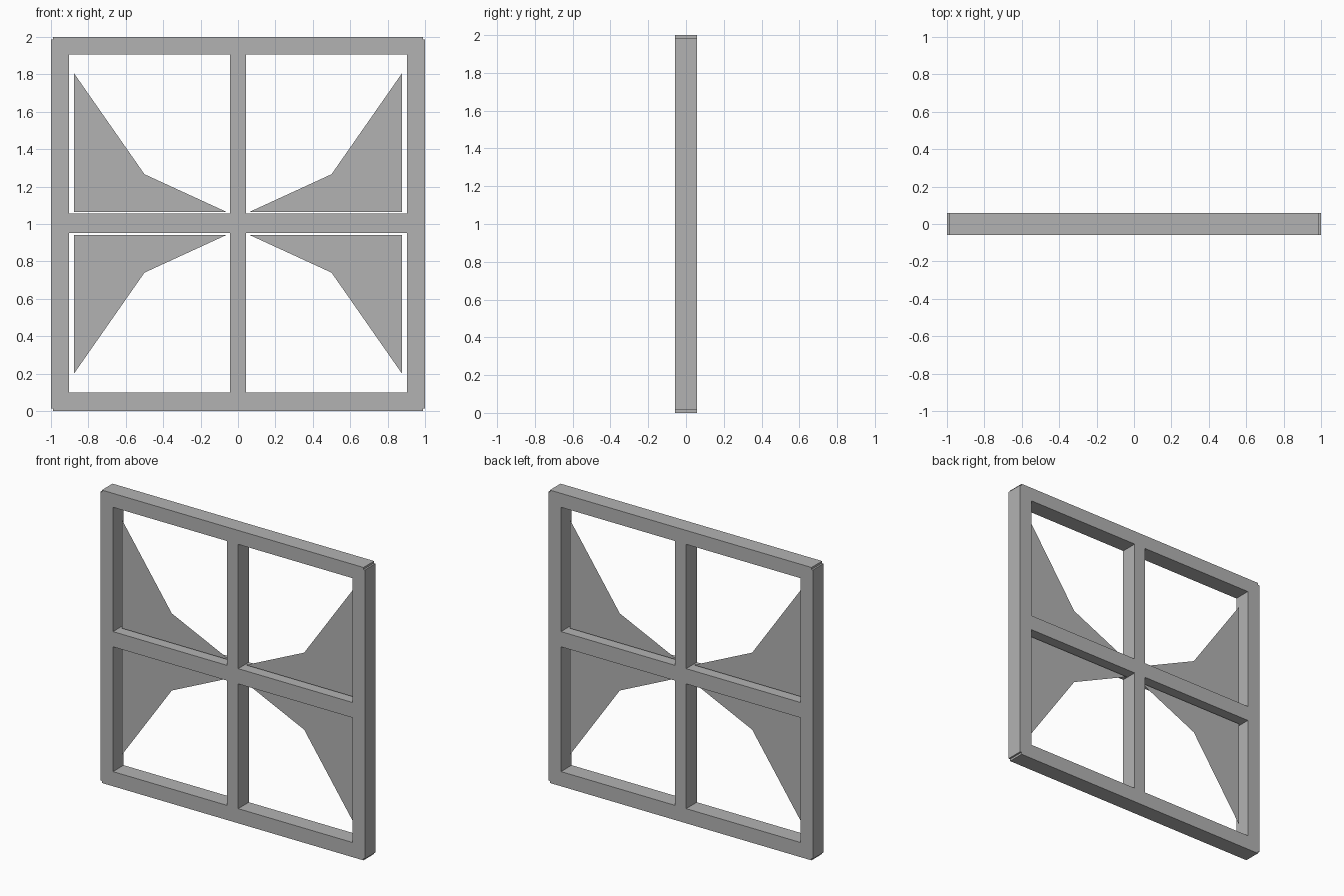
import bpy
import bmesh

cube = bpy.data.objects.get("Cube")
if cube:
    bpy.data.objects.remove(cube, do_unlink=True)

grey = bpy.data.materials.new("mid_grey")
grey.use_nodes = True
colour = (0.45, 0.45, 0.45, 1)
grey.diffuse_color = colour
grey.node_tree.nodes["Principled BSDF"].inputs["Base Color"].default_value = colour

DEPTH = 0.115
MIDDLE = 1.003  # height of the crossbar centre


def finish(name, bm):
    mesh = bpy.data.meshes.new(name)
    bm.to_mesh(mesh)
    bm.free()
    mesh.materials.append(grey)
    obj = bpy.data.objects.new(name, mesh)
    bpy.context.collection.objects.link(obj)
    return obj


# Window frame: a lattice of cells with four openings and notched corners
xs = [-1, -0.988, -0.904, -0.042, 0.042, 0.904, 0.988, 1]
zs = [0, 0.014, 0.1, 0.952, 1.056, 1.905, 1.986, 2]
openings = (2, 4)
corners = (0, 6)

bm = bmesh.new()
grid = [[bm.verts.new((x, -DEPTH / 2, z)) for z in zs] for x in xs]
for i in range(len(xs) - 1):
    for j in range(len(zs) - 1):
        if (i in openings and j in openings) or (i in corners and j in corners):
            continue
        bm.faces.new((grid[i][j], grid[i + 1][j], grid[i + 1][j + 1], grid[i][j + 1]))
bmesh.ops.delete(bm, geom=[v for v in bm.verts if not v.link_faces], context='VERTS')

# Give the lattice its depth
front = bm.faces[:]
back = bmesh.ops.extrude_face_region(bm, geom=front, use_keep_orig=True)["geom"]
bmesh.ops.translate(bm, vec=(0, DEPTH, 0),
                    verts=[g for g in back if isinstance(g, bmesh.types.BMVert)])
bmesh.ops.recalc_face_normals(bm, faces=bm.faces[:])
finish("window_frame", bm)

# Broken glass shards: a flat sheet in the outer corner of each opening
shard = [(0.06, 0.061), (0.877, 0.061), (0.877, 0.803), (0.5, 0.263)]
for side, sx in (("left", 1), ("right", -1)):
    for level, sz in (("upper", 1), ("lower", -1)):
        bm = bmesh.new()
        face = bm.faces.new([bm.verts.new((sx * x, 0, MIDDLE + sz * z)) for x, z in shard])
        face.normal_update()
        if face.normal.y > 0:
            face.normal_flip()
        finish(f"{level}_{side}_glass_shard", bm)
